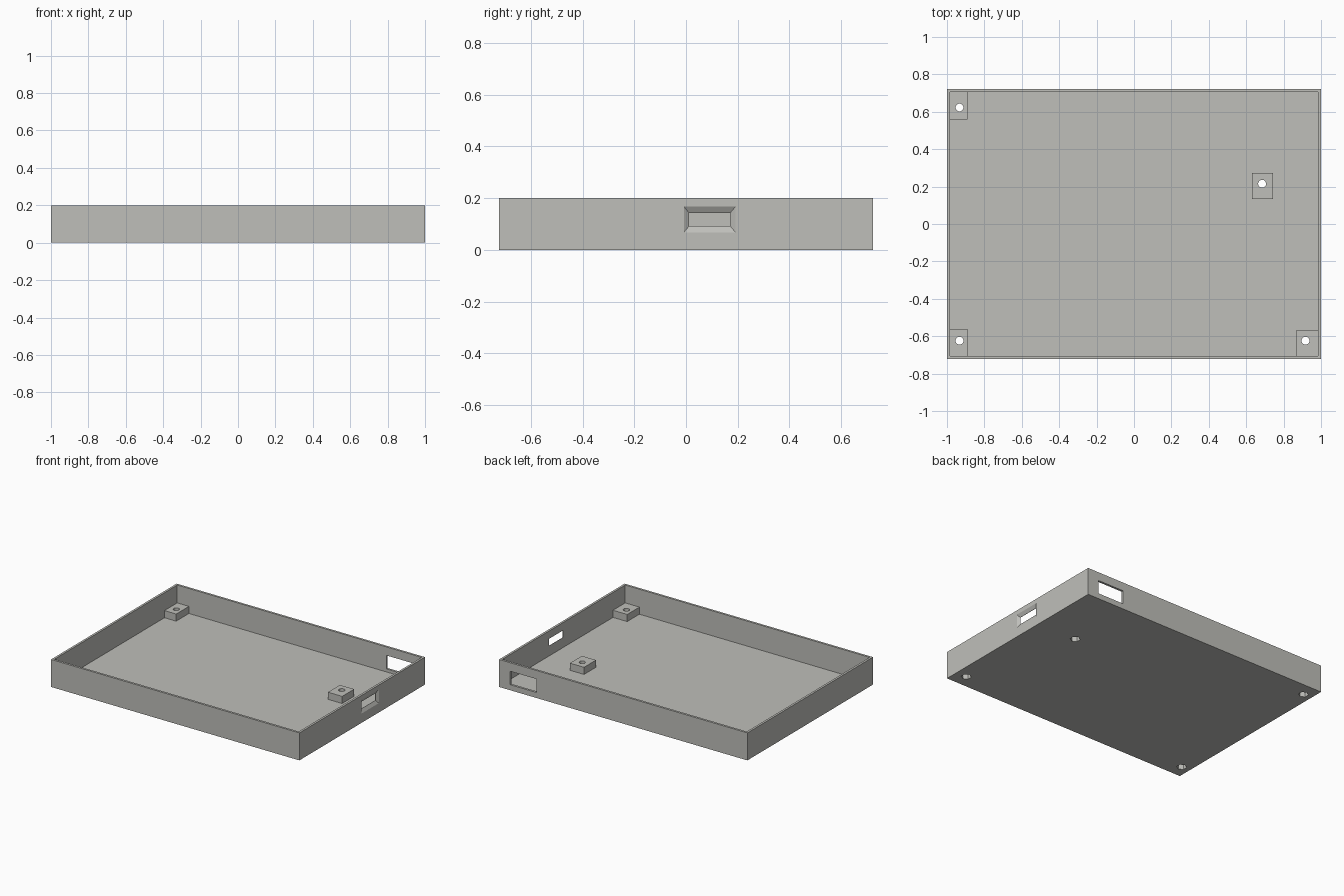
import bpy, bmesh, math
from mathutils import Matrix, Vector

if "Cube" in bpy.data.objects:
    bpy.data.objects.remove(bpy.data.objects["Cube"])

HX, HY, H = 1.0, 0.7225, 0.2      # outer half sizes and height
WALL, FLOOR = 0.016, 0.018
BOSS_TOP = 0.07

grey = bpy.data.materials.new("warm_grey")
grey.diffuse_color = (0.52, 0.52, 0.49, 1)
grey.use_nodes = True
grey.node_tree.nodes["Principled BSDF"].inputs["Base Color"].default_value = grey.diffuse_color


def make(name, bm):
    bmesh.ops.recalc_face_normals(bm, faces=bm.faces)
    me = bpy.data.meshes.new(name)
    bm.to_mesh(me)
    bm.free()
    me.materials.append(grey)
    ob = bpy.data.objects.new(name, me)
    bpy.context.collection.objects.link(ob)
    return ob


def box(name, x0, x1, y0, y1, z0, z1):
    bm = bmesh.new()
    size = Matrix.Diagonal((x1 - x0, y1 - y0, z1 - z0, 1))
    mid = Matrix.Translation(((x0 + x1) / 2, (y0 + y1) / 2, (z0 + z1) / 2))
    bmesh.ops.create_cube(bm, size=1, matrix=mid @ size)
    return make(name, bm)


def prism(name, x, y, r, z0, z1, sides):
    bm = bmesh.new()
    bmesh.ops.create_cone(bm, cap_ends=True, segments=sides, radius1=r, radius2=r,
                          depth=z1 - z0, matrix=Matrix.Translation((x, y, (z0 + z1) / 2)))
    return make(name, bm)


def combine(target, other, operation):
    other.hide_render = True
    mod = target.modifiers.new(operation, 'BOOLEAN')
    mod.operation, mod.solver, mod.object = operation, 'EXACT', other
    bpy.context.view_layer.objects.active = target
    bpy.ops.object.modifier_apply(modifier=mod.name)
    bpy.data.objects.remove(other)


# Open tray with thin walls
tray = box("tray", -HX, HX, -HY, HY, 0, H)
combine(tray, box("hollow", -HX + WALL, HX - WALL, -HY + WALL, HY - WALL, FLOOR, H + 0.1),
        'DIFFERENCE')

# Screw bosses: three against the corners, one standing free
IN = 0.006   # corner bosses run into the walls
bosses = [
    (-HX + IN, -0.89, 0.56, HY - IN, -0.933, 0.623),
    (-HX + IN, -0.89, -HY + IN, -0.562, -0.933, -0.624),
    (0.87, HX - IN, -HY + IN, -0.566, 0.917, -0.624),
    (0.63, 0.744, 0.135, 0.273, 0.685, 0.215),
]
for x0, x1, y0, y1, hx, hy in bosses:
    combine(tray, box("boss", x0, x1, y0, y1, FLOOR / 2, BOSS_TOP), 'UNION')

# Screw holes with wider hexagonal pockets underneath
for x0, x1, y0, y1, hx, hy in bosses:
    combine(tray, prism("screw_hole", hx, hy, 0.021, -0.1, 0.15, 32), 'DIFFERENCE')
    combine(tray, prism("nut_pocket", hx, hy, 0.034, -0.1, 0.035, 6), 'DIFFERENCE')

# Rectangular port in the back wall
combine(tray, box("back_port", 0.70, 0.91, HY - 0.05, HY + 0.05, 0.04, 0.138), 'DIFFERENCE')

# Flared port in the right wall, narrowing inward
bm = bmesh.new()
cy, cz = 0.0915, 0.1175
rings = []
for x, hy, hz in ((HX - 0.05, 0.0795, 0.0255), (HX - WALL + 0.002, 0.0795, 0.0255),
                  (HX, 0.1, 0.05), (HX + 0.02, 0.1, 0.05)):
    rings.append([bm.verts.new((x, cy + sy * hy, cz + sz * hz))
                  for sy, sz in ((-1, -1), (1, -1), (1, 1), (-1, 1))])
for a, b in zip(rings, rings[1:]):
    for i in range(4):
        j = (i + 1) % 4
        bm.faces.new((a[i], a[j], b[j], b[i]))
bm.faces.new(rings[0])
bm.faces.new(rings[-1])
combine(tray, make("side_port", bm), 'DIFFERENCE')

# Round holes smooth, all other edges sharp
bpy.ops.object.select_all(action='DESELECT')
tray.select_set(True)
bpy.context.view_layer.objects.active = tray
bpy.ops.object.shade_smooth_by_angle(angle=math.radians(25))
